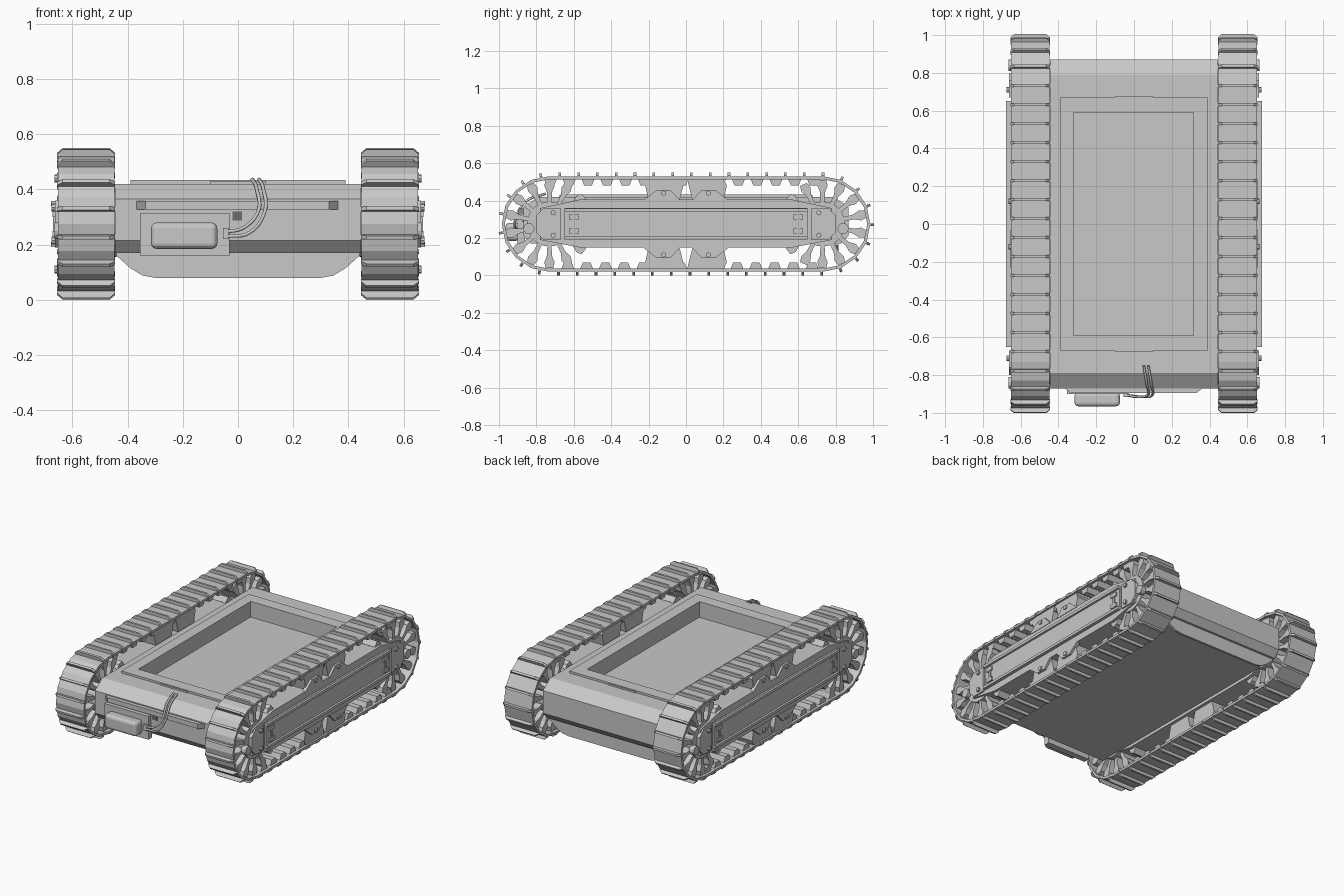
import bpy, bmesh, math
from mathutils import Vector, Matrix

if "Cube" in bpy.data.objects:
    bpy.data.objects.remove(bpy.data.objects["Cube"])


def material(name, v):
    m = bpy.data.materials.new(name)
    m.diffuse_color = (v, v, v, 1)
    m.use_nodes = True
    m.node_tree.nodes["Principled BSDF"].inputs["Base Color"].default_value = m.diffuse_color
    return m


GREY = material("light_grey", 0.58)
MID = material("mid_grey", 0.36)
DARK = material("dark_grey", 0.15)
CZ, CY, R = 0.275, 0.73, 0.255      # track axis height, wheel offset, belt radius


def finish(name, bm, mirror="", mat=GREY):
    bmesh.ops.recalc_face_normals(bm, faces=bm.faces)
    me = bpy.data.meshes.new(name)
    bm.to_mesh(me)
    bm.free()
    me.materials.append(mat)
    ob = bpy.data.objects.new(name, me)
    bpy.context.collection.objects.link(ob)
    if mirror:
        md = ob.modifiers.new("mirror", 'MIRROR')
        md.use_axis = ["x" in mirror, "y" in mirror, False]
        md.use_mirror_merge = False
    return ob


def add_prism(bm, pts, axis, a, b, mtx=None):
    """Extrude a 2D outline along an axis from a to b."""
    place = {"x": lambda p, t: (t, p[0], p[1]),
             "y": lambda p, t: (p[0], t, p[1]),
             "z": lambda p, t: (p[0], p[1], t)}[axis]
    lo, hi = [[bm.verts.new(place(p, t)) for p in pts] for t in (a, b)]
    bm.faces.new(lo)
    bm.faces.new(hi[::-1])
    n = len(pts)
    for i in range(n):
        j = (i + 1) % n
        bm.faces.new((lo[i], hi[i], hi[j], lo[j]))
    if mtx:
        bmesh.ops.transform(bm, matrix=mtx, verts=lo + hi)


def prism(name, pts, axis, a, b, mirror="", mat=GREY):
    bm = bmesh.new()
    add_prism(bm, pts, axis, a, b)
    return finish(name, bm, mirror, mat)


def rect(u0, u1, v0, v1):
    return [(u0, v0), (u1, v0), (u1, v1), (u0, v1)]


def disc(u, v, r, n=16):
    return [(u + r * math.cos(2 * math.pi * i / n), v + r * math.sin(2 * math.pi * i / n))
            for i in range(n)]


def flip(pts):
    return [(u, 2 * CZ - v) for u, v in pts]


def sym(pts):
    """Complete an outline by reflecting it across u = 0."""
    return pts + [(-u, v) for u, v in reversed(pts)]


# Hull, rear skirt plate and raised deck, with the cargo tray cut out
hull = prism("hull", sym([(0.83, 0.17), (0.87, 0.215), (0.87, 0.365), (0.79, 0.42)]),
             "x", -0.445, 0.445)
prism("rear_skirt", sym([(0.3, 0.08), (0.345, 0.088), (0.39, 0.115), (0.44, 0.16), (0.44, 0.18)]),
      "y", 0.80, 0.815)
deck = prism("deck_lid", rect(-0.39, 0.39, -0.67, 0.67), "z", 0.40, 0.434)
cutter = prism("tray_cutter", rect(-0.32, 0.315, -0.59, 0.59), "z", 0.33, 0.6)
cutter.hide_render = True
cutter.hide_viewport = True
for ob in (hull, deck):
    md = ob.modifiers.new("tray", 'BOOLEAN')
    md.operation, md.object, md.solver = 'DIFFERENCE', cutter, 'EXACT'
for s in (-1, 1):
    prism("lid_latch", rect(-0.1, 0.1, s * 0.67 - 0.006, s * 0.67 + 0.006), "z", 0.41, 0.43)

# Front bar with darker slanted ends, sensor mount, sensor box and port
bar = prism("front_bar", [(-0.37, -0.868), (-0.335, -0.895), (0.33, -0.895), (0.365, -0.868)],
            "z", 0.327, 0.358)
bar.data.materials.append(MID)
for p in bar.data.polygons:
    p.material_index = 1 if abs(p.normal.x) > 0.3 else 0
prism("sensor_mount", rect(-0.355, -0.03, 0.16, 0.315), "y", -0.9, -0.86)
box = prism("sensor_box", rect(-0.315, -0.075, 0.185, 0.28), "y", -0.965, -0.89)
bv = box.modifiers.new("round", 'BEVEL')
bv.width, bv.segments = 0.02, 3
prism("centre_port", rect(-0.02, 0.015, 0.287, 0.321), "y", -0.874, -0.868, mat=DARK)

# Cables looping from the sensor mount up to the deck
for k in (-1, 1):
    d = 0.012 * k
    cu = bpy.data.curves.new("cable", 'CURVE')
    cu.dimensions = '3D'
    cu.bevel_depth, cu.bevel_resolution, cu.resolution_u = 0.007, 1, 6
    sp = cu.splines.new('BEZIER')
    path = [(-0.045, -0.905, 0.238 - d * 0.7), (0.03 + d, -0.915, 0.252 - d * 0.7),
            (0.085 + d, -0.905, 0.32), (0.08 + d, -0.85, 0.40), (0.064 + d, -0.75, 0.437)]
    sp.bezier_points.add(len(path) - 1)
    for bp, co in zip(sp.bezier_points, path):
        bp.co = co
        bp.handle_left_type = bp.handle_right_type = 'AUTO'
    cu.materials.append(GREY)
    bpy.context.collection.objects.link(bpy.data.objects.new("cable", cu))
prism("cable_plug", rect(-0.055, -0.035, 0.22, 0.26), "y", -0.915, -0.89)


# Track belt: faceted stadium loop
def stadium(r, n=8):
    pts = []
    for side, start in ((1, -90), (-1, 90)):
        for i in range(n + 1):
            a = math.radians(start + 180 * i / n)
            pts.append((side * CY + r * math.cos(a), CZ + r * math.sin(a)))
    return pts


bm = bmesh.new()
rings = [[bm.verts.new((x, y, z)) for y, z in stadium(r)]
         for r, x in ((R, 0.447), (R, 0.652), (R - 0.016, 0.652), (R - 0.016, 0.447))]
n = len(rings[0])
for k in range(4):
    a, b = rings[k], rings[(k + 1) % 4]
    for i in range(n):
        j = (i + 1) % n
        bm.faces.new((a[i], a[j], b[j], b[i]))
finish("track_belt", bm, "x")


# Cleats outside the belt and drive teeth inside its straight runs
def along(s):
    """Position and outward angle at distance s round the belt."""
    run, arc = 2 * CY, math.pi * R
    s %= 2 * (run + arc)
    half, s = divmod(s, run + arc)
    sg = 1 if half == 0 else -1
    if s < run:
        return sg * (s - CY), CZ - sg * R, math.radians(-90 if sg > 0 else 90), True
    a = (s - run) / R - math.pi / 2 + (0 if sg > 0 else math.pi)
    return sg * CY + R * math.cos(a), CZ + R * math.sin(a), a, False


cleats, teeth = bmesh.new(), bmesh.new()
COUNT = 45
step = 2 * (2 * CY + math.pi * R) / COUNT
for i in range(COUNT):
    y, z, a, straight = along(0.048 + i * step)
    m = Matrix.Translation((0.55, y, z)) @ Matrix.Rotation(a - math.pi / 2, 4, 'X')
    add_prism(cleats, [(-0.105, -0.012), (0.105, -0.012), (0.105, 0.003), (0.085, 0.02),
                       (-0.085, 0.02), (-0.105, 0.003)], "y", -0.007, 0.007, m)
    y, z, a, straight = along(0.048 + (i + 0.5) * step)
    if straight:
        m = Matrix.Translation((0.55, y, z)) @ Matrix.Rotation(a - math.pi / 2, 4, 'X')
        add_prism(teeth, [(-0.036, -0.012), (0.036, -0.012), (0.02, -0.05), (-0.02, -0.05)],
                  "x", -0.085, 0.085, m)
finish("track_cleats", cleats, "x")
finish("track_teeth", teeth, "x")

# Spoked sprockets
bm = bmesh.new()
for i in range(14):
    m = Matrix.Translation((0.55, CY, CZ)) @ Matrix.Rotation(2 * math.pi * i / 14, 4, 'X')
    add_prism(bm, [(-0.011, 0.1), (0.011, 0.1), (0.013, 0.17), (0.027, 0.205), (0.02, 0.235),
                   (-0.02, 0.235), (-0.027, 0.205), (-0.013, 0.17)], "x", -0.085, 0.085, m)
finish("sprocket_spokes", bm, "xy")
prism("sprocket_hub", disc(CY, CZ, 0.12, 28), "x", 0.44, 0.64, "xy")

# Track frame and centre brackets above and below it
prism("track_frame", [(0.57, 0.15), (0.78, 0.19), (0.78, 0.36), (0.57, 0.405),
                      (-0.57, 0.405), (-0.78, 0.36), (-0.78, 0.19), (-0.57, 0.15)],
      "x", 0.445, 0.652, "x")
bracket = [(0.005, 0.52), (0.2, 0.52), (0.218, 0.48), (0.2, 0.4), (0.035, 0.4)]
cover = [(0.03, 0.4), (0.085, 0.458), (0.155, 0.458), (0.23, 0.4)]
for f in (lambda p: p, flip):
    prism("centre_bracket", f(bracket), "x", 0.465, 0.64, "xy")
    prism("bracket_cover", f(cover), "x", 0.63, 0.655, "xy")
    prism("bracket_bolt", f(disc(0.12, 0.44, 0.014, 8)), "x", 0.65, 0.664, "xy")

# Outer channel with raised rails and end plates
prism("outer_channel", rect(-0.65, 0.65, 0.2, 0.36), "x", 0.64, 0.663, "x")
rail = rect(-0.65, 0.65, 0.34, 0.358)
for f in (lambda p: p, flip):
    prism("channel_rail", f(rail), "x", 0.655, 0.677, "x")
    prism("tension_clamp", f(rect(0.575, 0.625, 0.30, 0.325)), "x", 0.655, 0.672, "xy")
    prism("plate_bolt", f(disc(0.71, 0.335, 0.014, 8)), "x", 0.655, 0.676, "xy")
prism("tension_screw", rect(0.593, 0.607, 0.22, 0.33), "x", 0.655, 0.67, "xy")
prism("end_plate", [(0.67, 0.19), (0.76, 0.19), (0.8, 0.23), (0.8, 0.32), (0.76, 0.36),
                    (0.67, 0.36)], "x", 0.63, 0.662, "xy")
prism("axle_cap", disc(0.84, 0.25, 0.03, 12), "x", 0.63, 0.665, "xy")
